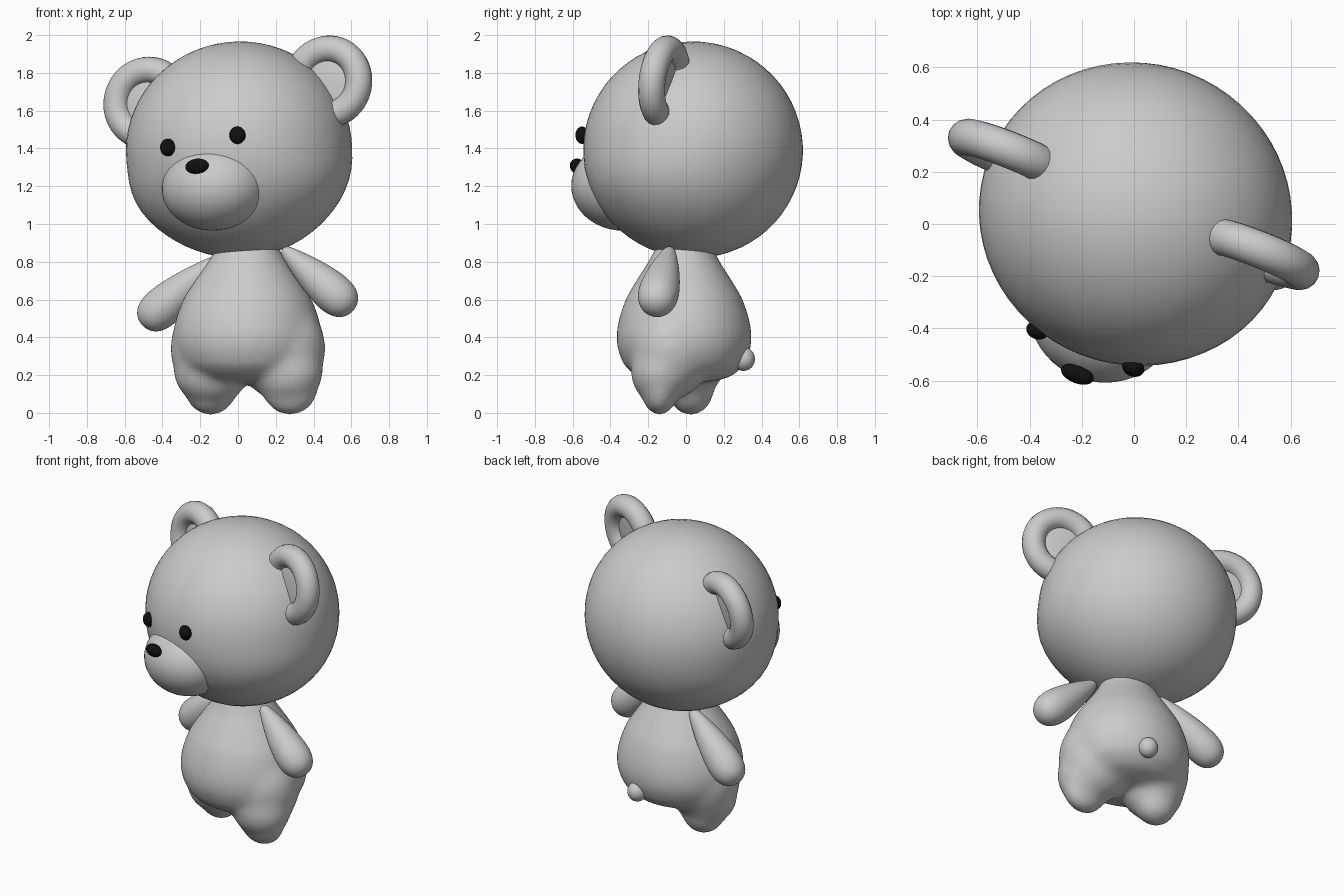
import bpy, bmesh
from math import radians, sin, cos, pi
from mathutils import Vector, Matrix

if "Cube" in bpy.data.objects:
    bpy.data.objects.remove(bpy.data.objects["Cube"])

black = bpy.data.materials.new("black")
black.diffuse_color = (0.005, 0.005, 0.005, 1)
black.use_nodes = True
black.node_tree.nodes["Principled BSDF"].inputs["Base Color"].default_value = black.diffuse_color

# The head and everything on it is turned to one side and slightly rolled
TURN = Matrix.Rotation(radians(-21), 4, 'Z') @ Matrix.Rotation(radians(-6.5), 4, 'Y')


def finish(name, bm, matrix=Matrix(), mat=None):
    bmesh.ops.recalc_face_normals(bm, faces=bm.faces)
    for f in bm.faces:
        f.smooth = True
    me = bpy.data.meshes.new(name)
    bm.to_mesh(me)
    bm.free()
    me.transform(matrix)
    ob = bpy.data.objects.new(name, me)
    bpy.context.collection.objects.link(ob)
    if mat:
        me.materials.append(mat)
    return ob


def add_ellipsoid(bm, loc, size, rot=Matrix(), segs=32):
    m = Matrix.Translation(loc) @ rot @ Matrix.Diagonal((*size, 1))
    bmesh.ops.create_uvsphere(bm, u_segments=segs, v_segments=segs // 2, radius=1, matrix=m)


def ellipsoid(name, loc, size, rot=Matrix(), segs=32, mat=None):
    bm = bmesh.new()
    add_ellipsoid(bm, loc, size, rot, segs)
    return finish(name, bm, Matrix(), mat)


def add_lathe(bm, profile, segs=32):
    verts = [bm.verts.new((r, 0, z)) for r, z in profile]
    edges = [bm.edges.new(p) for p in zip(verts, verts[1:])]
    bmesh.ops.spin(bm, geom=verts + edges, cent=(0, 0, 0), axis=(0, 0, 1),
                   angle=2 * pi, steps=segs)
    bmesh.ops.remove_doubles(bm, verts=bm.verts, dist=1e-4)


# Head: a sphere with slightly fuller cheeks at the front
bm = bmesh.new()
add_ellipsoid(bm, (0, 0, 0), (1, 1, 1), segs=64)
for v in bm.verts:
    if v.co.z < 0:
        front = 0.5 - 0.5 * v.co.y
        v.co.x *= 1 + 1.1 * front * (v.co.z * (1 + v.co.z)) ** 2
finish("head", bm, Matrix.Translation((0.005, 0.038, 1.393)) @ TURN
       @ Matrix.Diagonal((0.602, 0.578, 0.573, 1)))

# Muzzle, nose, eyes
ellipsoid("muzzle", (-0.122, -0.34, 1.198), (0.285, 0.265, 0.232), TURN, 48)
ellipsoid("nose", (-0.217, -0.575, 1.306), (0.066, 0.035, 0.04), TURN, 24, black)
for side, loc in (("left", (-0.37, -0.407, 1.405)), ("right", (-0.003, -0.55, 1.47))):
    ellipsoid(side + "_eye", loc, (0.044, 0.034, 0.046), TURN, 24, black)

# Ears: an arc-shaped tube with rounded ends and a thin sunken disc inside
R, T = 0.176, 0.071
for side, s, loc in (("right", 1, (0.476, -0.115, 1.752)), ("left", -1, (-0.478, 0.265, 1.64))):
    cu = bpy.data.curves.new(side + "_ear_rim", 'CURVE')
    cu.dimensions = '3D'
    cu.bevel_depth = T
    cu.bevel_resolution = 6
    cu.use_fill_caps = True
    sp = cu.splines.new('POLY')
    start, end, cap = radians(-92), radians(148), T / R
    steps = [(start - cap * cos(a), max(sin(a), 0.02)) for a in (0.03, 0.3, 0.65, 1.05)]
    steps += [(start + (end - start) * i / 32, 1) for i in range(33)]
    steps += [(end + cap * cos(a), max(sin(a), 0.02)) for a in (1.05, 0.65, 0.3, 0.03)]
    sp.points.add(len(steps) - 1)
    for p, (a, r) in zip(sp.points, steps):
        p.co = (s * R * cos(a), 0, R * sin(a), 1)
        p.radius = r
    sp.use_smooth = True
    rim = bpy.data.objects.new(side + "_ear_rim", cu)
    bpy.context.collection.objects.link(rim)
    tilt = TURN @ Matrix.Rotation(radians(-6), 4, 'X')
    rim.matrix_world = Matrix.Translation(loc) @ tilt
    ellipsoid(side + "_ear_disc", loc, (0.17, 0.03, 0.17), tilt)

# Body: pear shape blended with two stepping legs
bm = bmesh.new()
add_lathe(bm, [(0, .16), (.15, .165), (.25, .19), (.32, .25), (.355, .34), (.36, .42), (.343, .51),
               (.308, .61), (.248, .71), (.19, .8), (.15, .88), (.13, .93), (0, .94)], 48)
bmesh.ops.transform(bm, verts=bm.verts, matrix=Matrix.Translation((0.05, -0.01, 0))
                    @ Matrix.Diagonal((1.1, 1, 1, 1)))
LEGS = [((0.225, -0.08, 0.34), (0.24, 0.22, 0.27)), ((0.262, -0.13, 0.22), (0.19, 0.165, 0.18)),
        ((0.275, -0.14, 0.13), (0.15, 0.1, 0.145)),
        ((-0.125, 0.01, 0.34), (0.235, 0.22, 0.27)), ((-0.142, 0.0, 0.22), (0.2, 0.18, 0.18)),
        ((-0.145, 0.025, 0.13), (0.14, 0.125, 0.145))]
for loc, size in LEGS:
    add_ellipsoid(bm, loc, size)
body = finish("body_and_legs", bm)
rm = body.modifiers.new("blend", 'REMESH')
rm.mode = 'VOXEL'
rm.voxel_size = 0.014
rm.use_smooth_shade = True
sm = body.modifiers.new("soften", 'SMOOTH')
sm.factor = 0.5
sm.iterations = 50

# Arms: tapered drops from shoulder to paw
for side, a, b in (("right", (0.265, -0.09, 0.845), (0.535, -0.152, 0.608)),
                   ("left", (-0.135, 0.10, 0.79), (-0.433, 0.17, 0.532))):
    a, b = Vector(a), Vector(b)
    L = (b - a).length
    bm = bmesh.new()
    add_lathe(bm, [(0, -.04), (.025, -.03), (.04, 0), (.085, .4 * L), (.11, .8 * L), (.108, L),
                   (.09, L + .055), (.054, L + .09), (0, L + .104)], 24)
    rot = (b - a).to_track_quat('Z', 'Y').to_matrix().to_4x4()
    arm = finish(side + "_arm", bm, Matrix.Translation(a) @ rot)
    sub = arm.modifiers.new("round", 'SUBSURF')
    sub.levels = sub.render_levels = 2

# Tail
ellipsoid("tail", (0.145, 0.305, 0.285), (0.06, 0.06, 0.063), segs=24)
